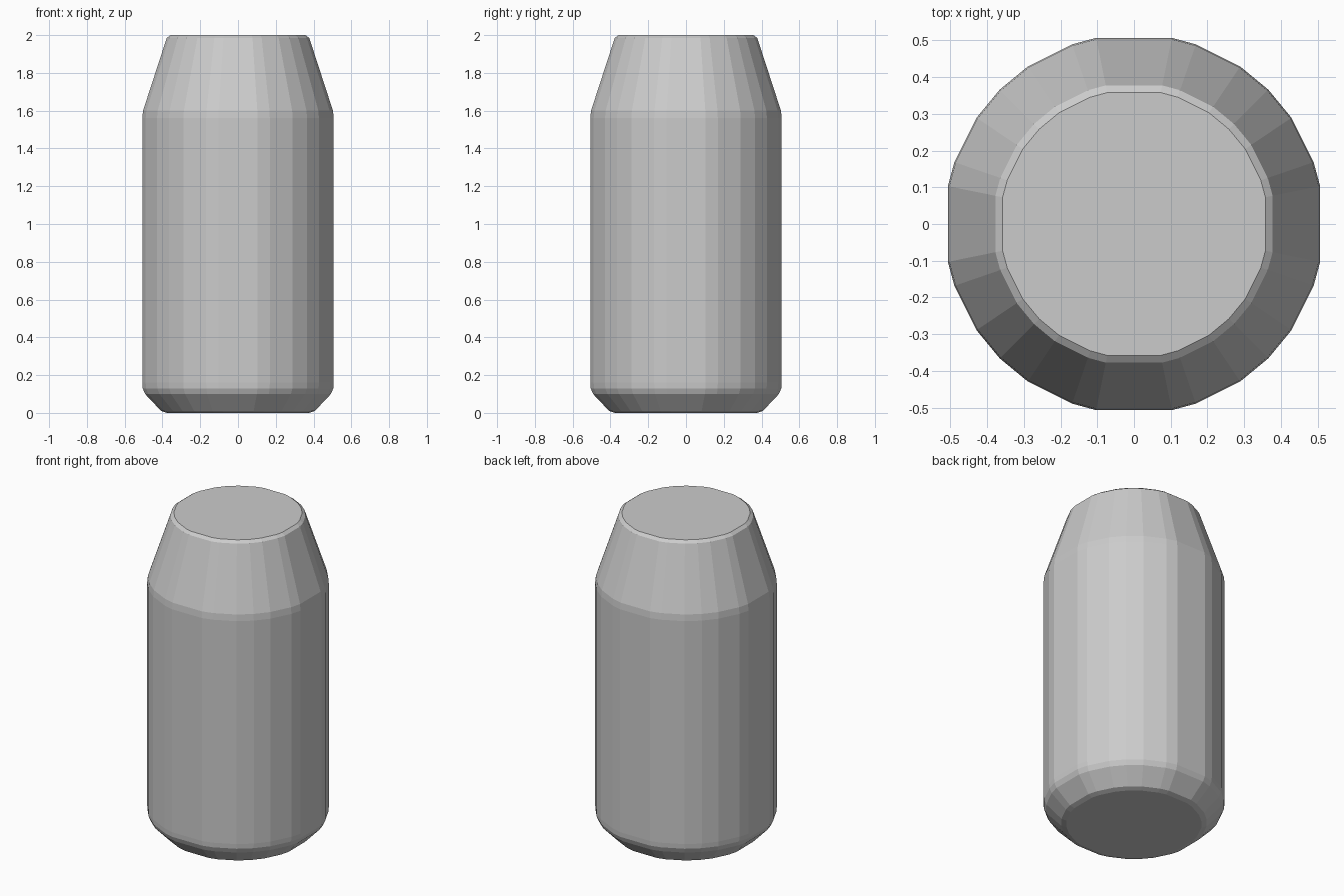
import bpy, bmesh
from math import radians, cos, sin

if "Cube" in bpy.data.objects:
    bpy.data.objects.remove(bpy.data.objects["Cube"])

# Faceted cross-section: one quadrant of angles, repeated four times
quadrant = [11.5, 19, 34, 45, 56, 71, 78.5]
angles = [radians(a + 90 * q) for q in range(4) for a in quadrant]

# Profile of the can: (radius, height)
profile = [
    (0.385, 0.0), (0.415, 0.01),                   # flat base with a tiny edge
    (0.502, 0.10), (0.515, 0.13), (0.517, 0.16),   # lower chamfer
    (0.517, 1.56), (0.513, 1.60),                  # straight wall up to shoulder
    (0.385, 1.985), (0.365, 2.0),                  # tapered shoulder and rim
]

bm = bmesh.new()
rings = [[bm.verts.new((r * cos(a), r * sin(a), z)) for a in angles]
         for r, z in profile]
n = len(angles)

# Side walls
for low, high in zip(rings, rings[1:]):
    for i in range(n):
        j = (i + 1) % n
        bm.faces.new((low[i], low[j], high[j], high[i]))

# Base and lid
bm.faces.new(rings[0][::-1])
bm.faces.new(rings[-1])

mesh = bpy.data.meshes.new("can_body")
bm.to_mesh(mesh)
bm.free()
can = bpy.data.objects.new("can_body", mesh)
bpy.context.collection.objects.link(can)
